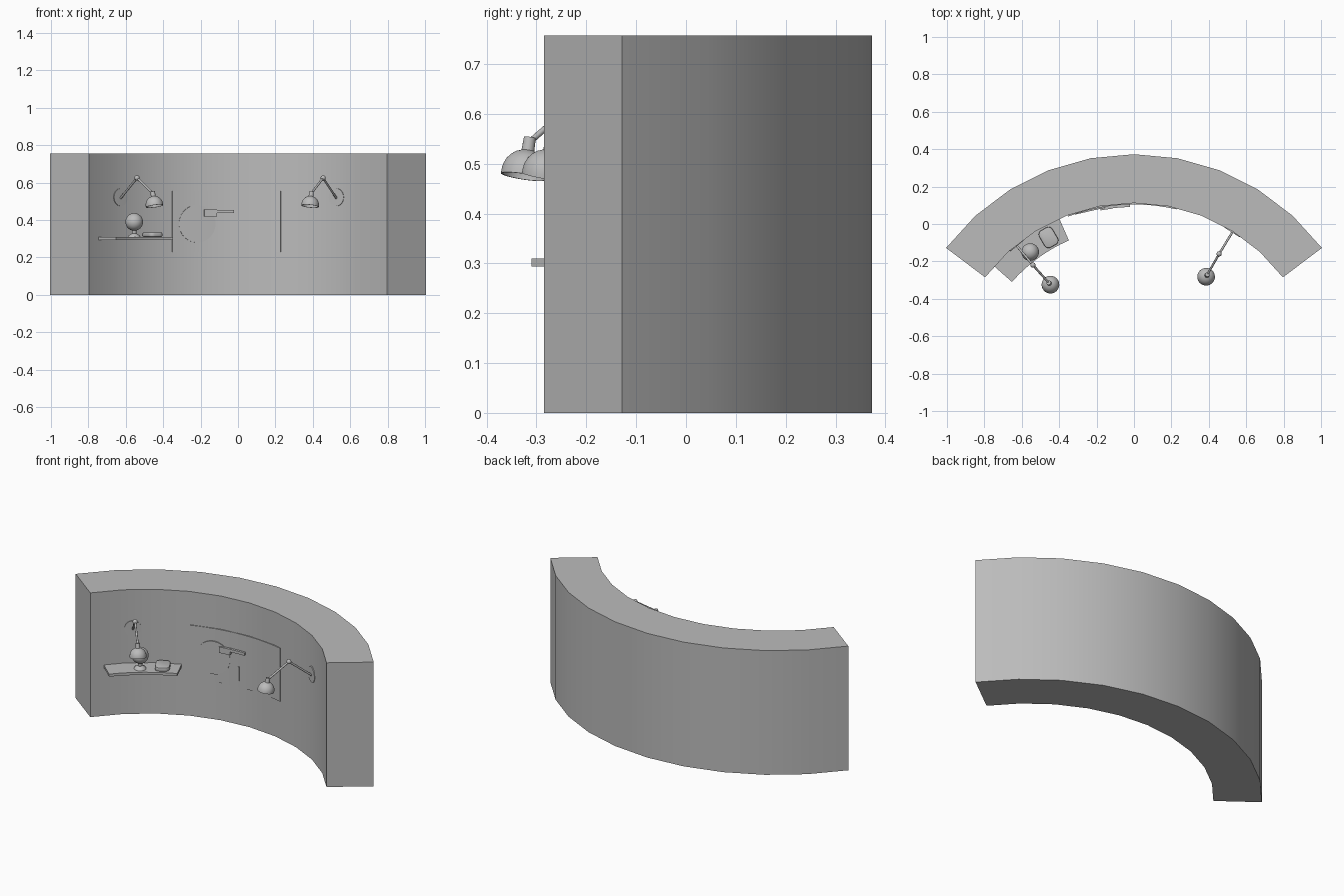
import bpy, bmesh, math
from mathutils import Vector, Matrix

if "Cube" in bpy.data.objects:
    bpy.data.objects.remove(bpy.data.objects["Cube"])

CY = -0.885                      # centre of the wall's arc
rad = math.radians

grey = bpy.data.materials.new("plain grey")
grey.diffuse_color = (0.5, 0.5, 0.5, 1)
grey.use_nodes = True
grey.node_tree.nodes["Principled BSDF"].inputs["Base Color"].default_value = grey.diffuse_color


def polar(a, r, z):
    return Vector((r * math.sin(rad(a)), CY + r * math.cos(rad(a)), z))


def finish(name, bm, angle=35):
    bmesh.ops.recalc_face_normals(bm, faces=bm.faces)
    me = bpy.data.meshes.new(name)
    bm.to_mesh(me)
    bm.free()
    ob = bpy.data.objects.new(name, me)
    bpy.context.collection.objects.link(ob)
    me.materials.append(grey)
    bpy.ops.object.select_all(action='DESELECT')
    ob.select_set(True)
    bpy.context.view_layer.objects.active = ob
    bpy.ops.object.shade_smooth_by_angle(angle=rad(angle))
    return ob


def arc_block(name, r0, r1, a0, a1, n, z0, z1):
    """Curved slab swept around the arc centre."""
    bm = bmesh.new()
    rings = []
    for i in range(n + 1):
        a = a0 + (a1 - a0) * i / n
        rings.append([bm.verts.new(polar(a, r, z))
                      for r, z in ((r0, z0), (r1, z0), (r1, z1), (r0, z1))])
    for p, q in zip(rings, rings[1:]):
        for k in range(4):
            bm.faces.new((p[k], p[(k + 1) % 4], q[(k + 1) % 4], q[k]))
    bm.faces.new(rings[0])
    bm.faces.new(rings[-1])
    return finish(name, bm)


def rod(name, p, q, r1, r2=None, seg=12):
    """Straight cylinder or cone from p to q."""
    p, q = Vector(p), Vector(q)
    d = q - p
    m = Matrix.Translation((p + q) / 2) @ d.to_track_quat('Z', 'Y').to_matrix().to_4x4()
    bm = bmesh.new()
    bmesh.ops.create_cone(bm, cap_ends=True, segments=seg, radius1=r1,
                          radius2=r1 if r2 is None else r2, depth=d.length, matrix=m)
    return finish(name, bm)


def ball(name, c, r, seg=24):
    bm = bmesh.new()
    bmesh.ops.create_uvsphere(bm, u_segments=seg, v_segments=seg // 2, radius=r,
                              matrix=Matrix.Translation(c))
    return finish(name, bm)


def lathe(name, profile, matrix, seg=32):
    """Spin an (r, z) profile about z, then place it."""
    bm = bmesh.new()
    vs = [bm.verts.new((r, 0, z)) for r, z in profile]
    es = [bm.edges.new(e) for e in zip(vs, vs[1:])]
    bmesh.ops.spin(bm, geom=vs + es, cent=(0, 0, 0), axis=(0, 0, 1),
                   angle=math.tau, steps=seg)
    bmesh.ops.remove_doubles(bm, verts=bm.verts, dist=1e-5)
    bmesh.ops.transform(bm, matrix=matrix, verts=bm.verts)
    return finish(name, bm)


# Curved wall
bm_wall = arc_block("wall", 0.997, 1.258, -53, 53, 10, 0, 0.757)

# Thin wall panel with a round dial, pointer and small mark
arc_block("panel", 0.9895, 1.0, -20.8, 13.3, 12, 0.23, 0.555)
rod("dial", polar(-12.8, 0.982, 0.38), polar(-12.8, 1.01, 0.38), 0.10, seg=48)
arc_block("pointer_grip", 0.974, 0.99, -10.6, -6.6, 3, 0.42, 0.456)
arc_block("pointer_tip", 0.976, 0.995, -6.6, -1.2, 4, 0.438, 0.455)
arc_block("mark", 0.985, 0.995, -4.0, -3.6, 1, 0.27, 0.355)

# Shelf with ornament and soap
arc_block("shelf", 0.87, 1.01, -48.6, -23.6, 8, 0.294, 0.310)
lathe("ornament_foot",
      [(0, 0.31), (0.034, 0.31), (0.03, 0.318), (0.012, 0.328), (0.014, 0.36), (0, 0.36)],
      Matrix.Translation((-0.555, -0.15, 0)))
ball("ornament", (-0.555, -0.15, 0.39), 0.047, 32)

bm = bmesh.new()
bmesh.ops.create_cube(bm, size=1, matrix=Matrix.Diagonal((0.082, 0.105, 0.024, 1)))
upright = [e for e in bm.edges if abs((e.verts[0].co - e.verts[1].co).z) > 0.01]
bmesh.ops.bevel(bm, geom=upright, offset=0.025, segments=5, profile=0.5, affect='EDGES')
rims = [e for e in bm.edges if abs(e.verts[0].co.z - e.verts[1].co.z) < 1e-5]
bmesh.ops.bevel(bm, geom=rims, offset=0.006, segments=2, profile=0.5, affect='EDGES')
bmesh.ops.transform(bm, verts=bm.verts, matrix=Matrix.Translation((-0.457, -0.072, 0.322))
                    @ Matrix.Rotation(rad(30), 4, 'Z'))
finish("soap", bm)


# Wall lamps
def lamp(side, angle, joint, head):
    mount = polar(angle, 0.985, 0.522)
    joint, head = Vector(joint), Vector(head)
    rod(side + "_lamp_mount", polar(angle, 0.99, 0.522), polar(angle, 1.01, 0.522), 0.047, seg=32)
    rod(side + "_lamp_lower_arm", polar(angle, 1.0, 0.512), joint, 0.006)
    ball(side + "_lamp_joint", joint, 0.014, 16)
    lean = (joint - head)
    lean.z = 0
    up = (Vector((0, 0, 1)) + lean.normalized() * 0.2).normalized()
    rod(side + "_lamp_upper_arm", joint, head + up * 0.07, 0.006)
    place = Matrix.Translation(head) @ up.to_track_quat('Z', 'Y').to_matrix().to_4x4()
    # open dome shade with a short neck
    outer = [(0.047 * math.cos(rad(t)), 0.008 + 0.047 * math.sin(rad(t)))
             for t in range(0, 76, 15)]
    inner = [(0.043 * math.cos(rad(t)), 0.006 + 0.043 * math.sin(rad(t)))
             for t in range(90, -1, -15)]
    profile = [(0, 0.08), (0.012, 0.08), (0.013, 0.05)] + outer[::-1] \
        + [(0.047, 0), (0.043, 0)] + inner[::-1]
    lathe(side + "_lamp_shade", profile, place)


lamp("left", -39.2, (-0.54, -0.22, 0.625), (-0.446, -0.325, 0.474))
lamp("right", 32.0, (0.455, -0.16, 0.625), (0.385, -0.283, 0.474))
